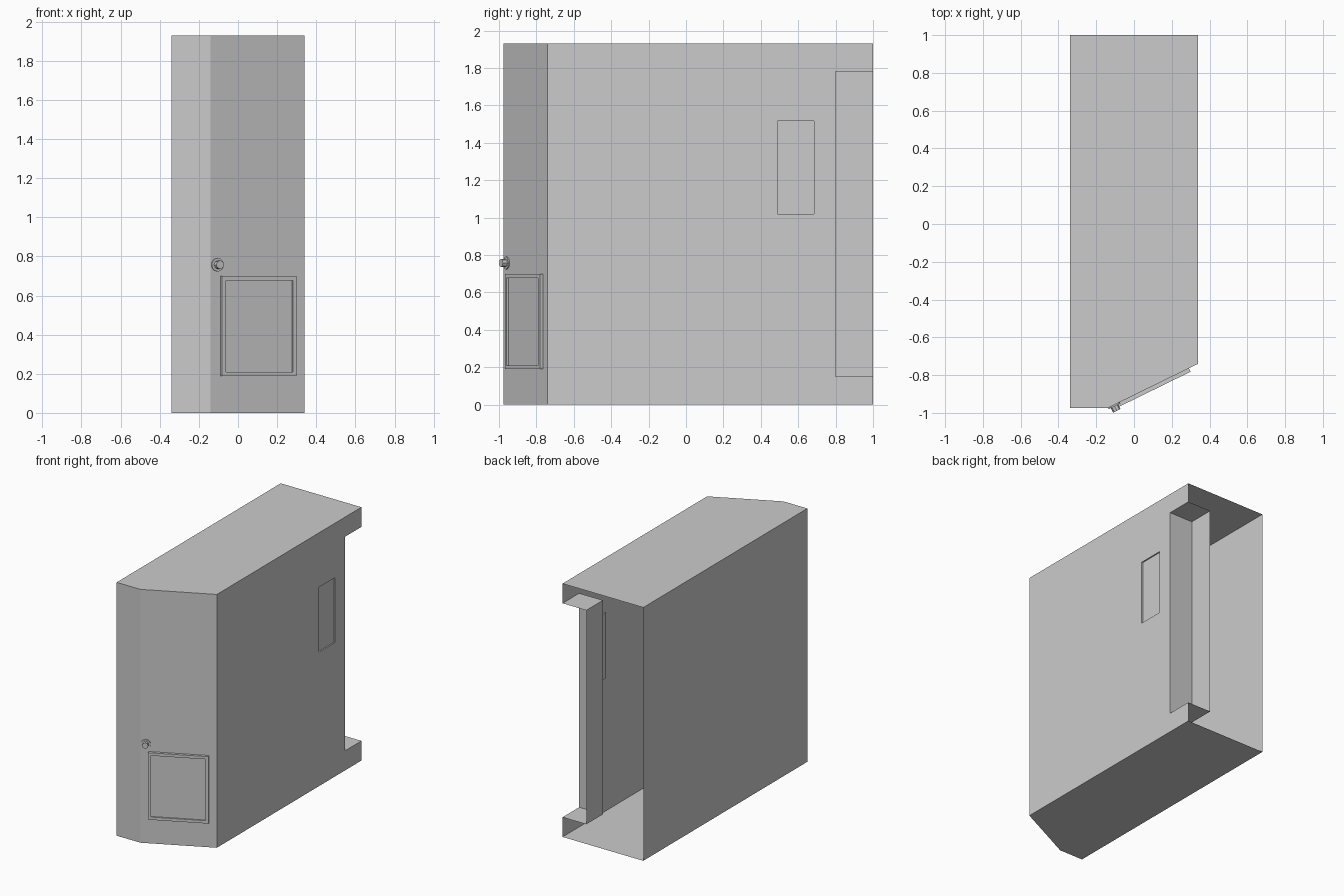
import bpy, bmesh
from mathutils import Matrix, Vector

if "Cube" in bpy.data.objects:
    bpy.data.objects.remove(bpy.data.objects["Cube"])

W, H, BACK, FRONT = 0.34, 1.93, 1.0, -0.975
A, B = Vector((-0.14, FRONT, 0)), Vector((W, -0.74, 0))   # slanted front wall ends
T = (B - A).normalized()
UP = Vector((0, 0, 1))
N = T.cross(UP)


def finish(name, bm):
    bmesh.ops.remove_doubles(bm, verts=bm.verts, dist=1e-5)
    me = bpy.data.meshes.new(name)
    bm.to_mesh(me)
    bm.free()
    ob = bpy.data.objects.new(name, me)
    bpy.context.collection.objects.link(ob)
    return ob


def face(bm, *pts):
    return bm.faces.new([bm.verts.new(p) for p in pts])


def wall(bm, a, b, z0, z1):
    """Vertical quad from a to b (outside is on the right of a->b)."""
    return face(bm, (*a, z0), (*b, z0), (*b, z1), (*a, z1))


def slant_frame(s, z):
    """Frame on the slanted wall: x along it, y up, z outward."""
    m = Matrix((T, UP, N)).transposed().to_4x4()
    m.translation = A + T * s + UP * z
    return m


# Thin shell: floor, roof, left, front and slanted walls; back left open
bm = bmesh.new()
outline = [(W, BACK), (-W, BACK), (-W, FRONT), A.xy[:], B.xy[:]]
face(bm, *[(x, y, H) for x, y in outline])
face(bm, *[(x, y, 0) for x, y in reversed(outline)])
for a, b in zip(outline[1:], outline[2:]):
    wall(bm, a, b, 0, H)

# Right wall as a grid, with a notch at the back and a shallow sunken panel
ys = [B.y, 0.49, 0.685, 0.80, BACK]
zs = [0, 0.15, 1.02, 1.515, 1.78, H]
for i, (y0, y1) in enumerate(zip(ys, ys[1:])):
    for j, (z0, z1) in enumerate(zip(zs, zs[1:])):
        if i == 3 and 0 < j < 4:
            continue
        f = wall(bm, (W, y0), (W, y1), z0, z1)
        if (i, j) == (1, 2):
            panel = f
bmesh.ops.remove_doubles(bm, verts=bm.verts, dist=1e-5)
panel = next(f for f in bm.faces
             if (f.calc_center_median() - Vector((W, 0.5875, 1.2675))).length < 1e-3)
sunk = bmesh.ops.extrude_discrete_faces(bm, faces=[panel])["faces"]
bmesh.ops.translate(bm, verts=list(sunk[0].verts), vec=(-0.01, 0, 0))

# Corner niche lining
NX, NY, Z0, Z1 = 0.14, 0.80, 0.15, 1.78
wall(bm, (NX, NY), (NX, BACK), Z0, Z1)
wall(bm, (W, NY), (NX, NY), Z0, Z1)
niche = [(NX, NY), (W, NY), (W, BACK), (NX, BACK)]
face(bm, *[(x, y, Z0) for x, y in niche])
face(bm, *[(x, y, Z1) for x, y in reversed(niche)])
finish("cabinet_shell", bm)

# Hatch with a sunken middle
bm = bmesh.new()
size = (0.424, 0.51, 0.02)
bmesh.ops.create_cube(bm, size=1, matrix=Matrix.Translation((0, 0, 0.01)) @ Matrix.Diagonal((*size, 1)))
front = max(bm.faces, key=lambda f: f.calc_center_median().z)
bmesh.ops.inset_region(bm, faces=[front], thickness=0.03)
sunk = bmesh.ops.extrude_discrete_faces(bm, faces=[front])["faces"]
bmesh.ops.translate(bm, verts=list(sunk[0].verts), vec=(0, 0, -0.01))
bm.transform(slant_frame(0.268, 0.444))
finish("hatch", bm)

# Round knob on a thin base plate
for name, r, depth, sides in (("knob_plate", 0.034, 0.007, 16), ("knob", 0.022, 0.034, 8)):
    bm = bmesh.new()
    bmesh.ops.create_cone(bm, cap_ends=True, segments=sides, radius1=r, radius2=r, depth=depth,
                          matrix=Matrix.Translation((0, 0, depth / 2)))
    bm.transform(slant_frame(0.038, 0.757))
    finish(name, bm)
